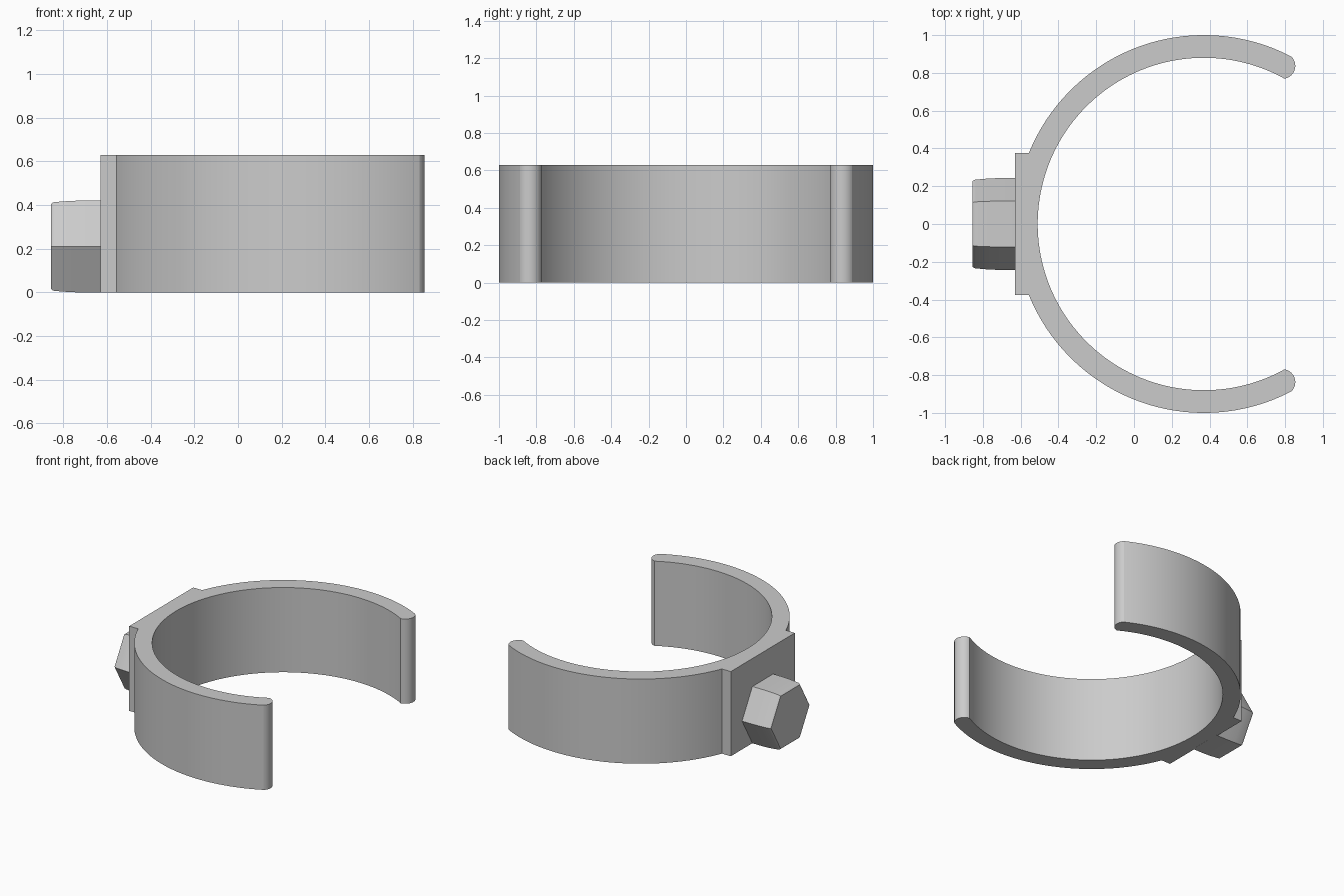
import bpy
import bmesh
from math import radians, cos, sin, asin, degrees, pi

if "Cube" in bpy.data.objects:
    bpy.data.objects.remove(bpy.data.objects["Cube"], do_unlink=True)

grey = bpy.data.materials.new("plain grey")
grey.use_nodes = True
COLOUR = (0.6, 0.6, 0.6, 1)
grey.diffuse_color = COLOUR
grey.node_tree.nodes["Principled BSDF"].inputs["Base Color"].default_value = COLOUR

CENTRE_X, OUTER, INNER, HEIGHT = 0.37, 1.0, 0.88, 0.628
PAD_X, PAD_HALF = -0.63, 0.375


def arc(cx, cy, r, start, end, steps):
    """Points along an arc, angles in degrees."""
    angles = [radians(start + (end - start) * i / steps) for i in range(steps + 1)]
    return [(cx + r * cos(a), cy + r * sin(a)) for a in angles]


def finish(name, bm, angle):
    bmesh.ops.recalc_face_normals(bm, faces=bm.faces)
    mesh = bpy.data.meshes.new(name)
    bm.to_mesh(mesh)
    bm.free()
    mesh.materials.append(grey)
    obj = bpy.data.objects.new(name, mesh)
    bpy.context.collection.objects.link(obj)
    bpy.ops.object.select_all(action='DESELECT')
    obj.select_set(True)
    bpy.context.view_layer.objects.active = obj
    bpy.ops.object.shade_smooth_by_angle(angle=radians(angle))
    return obj


# Open clamp band: half outline from pad to inner back, then mirrored
pad_angle = 180 - degrees(asin(PAD_HALF / OUTER))
half = [(PAD_X, PAD_HALF)]
half += arc(CENTRE_X, 0, OUTER, pad_angle, 62.5, 48)
half += arc(0.786, 0.837, 0.068, 46, -81.5, 18)[1:]
half += arc(CENTRE_X, 0, INNER, 61.5, 180, 56)[1:]
outline = half + [(x, -y) for x, y in reversed(half[:-1])]

bm = bmesh.new()
base = bm.faces.new([bm.verts.new((x, y, 0)) for x, y in outline])
top = bmesh.ops.extrude_face_region(bm, geom=[base], use_keep_orig=True)
bmesh.ops.translate(bm, vec=(0, 0, HEIGHT),
                    verts=[v for v in top["geom"] if isinstance(v, bmesh.types.BMVert)])
finish("clamp_band", bm, 14)

# Hexagonal bolt head, tapering gently to its rounded outer face
SECTIONS = [(-0.62, 1.0), (-0.72, 1.0), (-0.78, 0.988), (-0.84, 0.965),
            (-0.85, 0.95), (-0.855, 0.925)]
bm = bmesh.new()
rings = []
for x, s in SECTIONS:
    rings.append([bm.verts.new((x, 0.243 * s * cos(i * pi / 3),
                                0.21 + 0.243 * s * sin(i * pi / 3))) for i in range(6)])
for a, b in zip(rings, rings[1:]):
    for i in range(6):
        j = (i + 1) % 6
        bm.faces.new((a[i], a[j], b[j], b[i]))
bm.faces.new(rings[0])
bm.faces.new(rings[-1])
finish("bolt_head", bm, 32)
